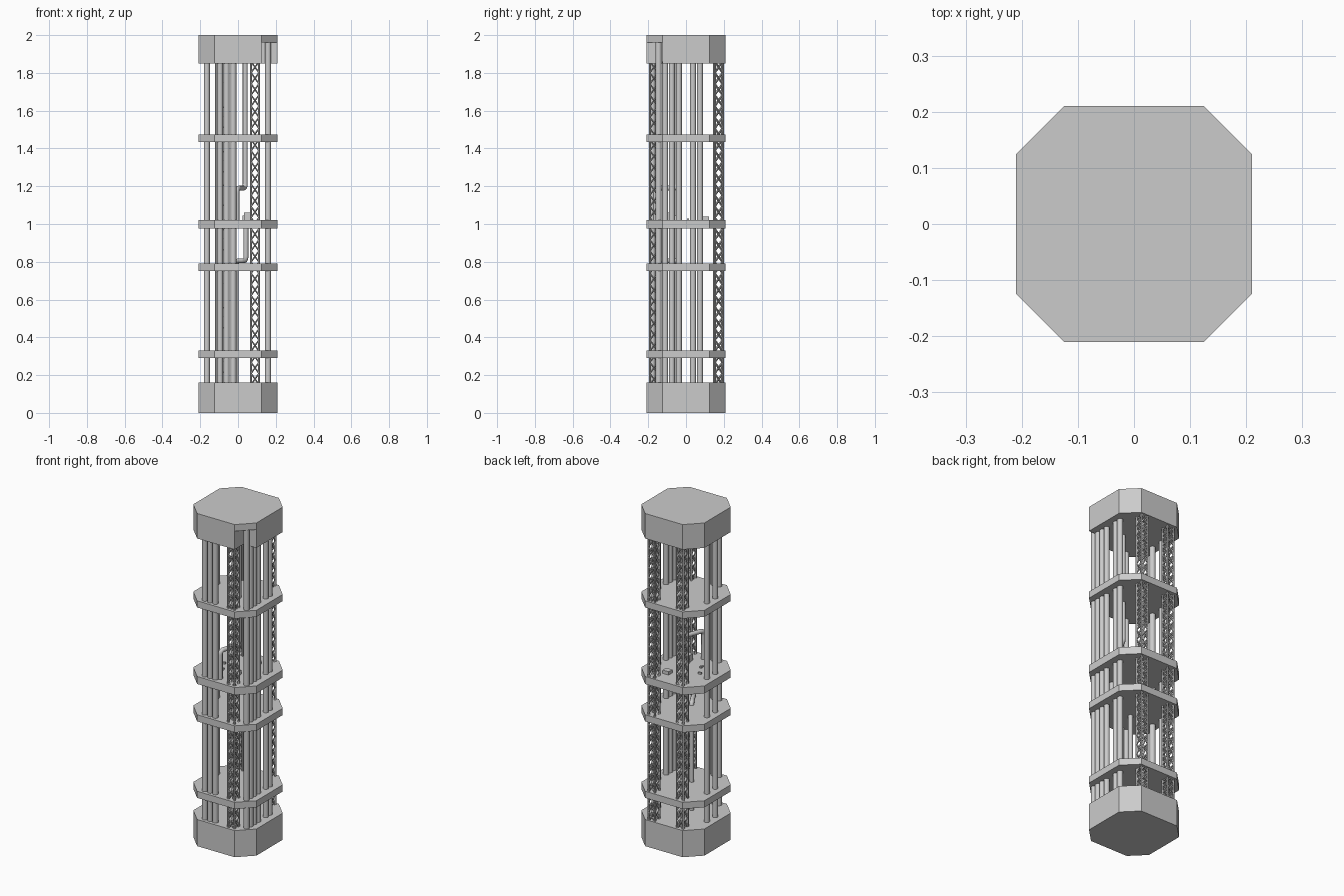
import bpy, bmesh, math
from mathutils import Vector

if "Cube" in bpy.data.objects:
    bpy.data.objects.remove(bpy.data.objects["Cube"])

H, C = 0.21, 0.125
OCT = [(C, -H), (H, -C), (H, C), (C, H), (-C, H), (-H, C), (-H, -C), (-C, -H)]


def finish(name, bm, smooth=False):
    bmesh.ops.recalc_face_normals(bm, faces=bm.faces[:])
    me = bpy.data.meshes.new(name)
    bm.to_mesh(me)
    bm.free()
    ob = bpy.data.objects.new(name, me)
    bpy.context.collection.objects.link(ob)
    if smooth:
        bpy.ops.object.select_all(action='DESELECT')
        ob.select_set(True)
        bpy.context.view_layer.objects.active = ob
        bpy.ops.object.shade_smooth_by_angle()
    return ob


def slab(name, outline, z0, z1):
    bm = bmesh.new()
    f = bm.faces.new([bm.verts.new((x, y, z0)) for x, y in outline])
    r = bmesh.ops.extrude_face_region(bm, geom=[f])
    bm.faces.new([v for v in f.verts]) if not f.is_valid else None
    for v in r['geom']:
        if isinstance(v, bmesh.types.BMVert):
            v.co.z = z1
    return finish(name, bm)


def bar(bm, a, b, r, sides=4):
    a, b = Vector(a), Vector(b)
    d = b - a
    m = d.to_track_quat('Z', 'Y').to_matrix().to_4x4()
    m.translation = (a + b) / 2
    bmesh.ops.create_cone(bm, cap_ends=True, segments=sides, radius1=r,
                          radius2=r, depth=d.length, matrix=m)


def pipe(name, x, y, r=0.016, z0=0.15, z1=1.86):
    bm = bmesh.new()
    bar(bm, (x, y, z0), (x, y, z1), r, 20)
    finish(name, bm, True)


def bent_pipe(name, pts, r=0.013, bend=0.025):
    # straight runs joined by rounded elbows
    pts = [Vector(p) for p in pts]
    path = [pts[0]]
    for p, q, s in zip(pts, pts[1:], pts[2:]):
        a, b = q + (p - q).normalized() * bend, q + (s - q).normalized() * bend
        for i in range(7):
            t = i / 6
            path.append(a * (1 - t) ** 2 + q * 2 * t * (1 - t) + b * t * t)
    path.append(pts[-1])
    cu = bpy.data.curves.new(name, 'CURVE')
    cu.dimensions = '3D'
    cu.bevel_depth, cu.bevel_resolution, cu.use_fill_caps = r, 3, True
    sp = cu.splines.new('POLY')
    sp.points.add(len(path) - 1)
    for pt, co in zip(sp.points, path):
        pt.co = (*co, 1)
    bpy.context.collection.objects.link(bpy.data.objects.new(name, cu))


def truss(name, cx, cy, w=0.021, z0=0.15, z1=1.86, n=29):
    bm = bmesh.new()
    cs = [(cx - w, cy - w), (cx + w, cy - w), (cx + w, cy + w), (cx - w, cy + w)]
    step = (z1 - z0) / n
    for i in range(4):
        p, q = cs[i], cs[(i + 1) % 4]
        bar(bm, (*p, z0), (*p, z1), 0.006, 6)
        for k in range(n):
            a, b = z0 + k * step, z0 + (k + 1) * step
            bar(bm, (*p, a), (*q, b), 0.004)
            bar(bm, (*q, a), (*p, b), 0.004)
    finish(name, bm)


def block(name, x, y, sx, sy, z1, z0=1.01):
    bm = bmesh.new()
    bmesh.ops.create_cube(bm, size=1)
    for v in bm.verts:
        v.co = (x + v.co.x * sx, y + v.co.y * sy, (z0 + z1) / 2 + v.co.z * (z1 - z0))
    finish(name, bm)


# octagonal base, floors and cap
slab("base", OCT, 0, 0.16)
for i, (a, b) in enumerate([(0.29, 0.33), (0.75, 0.79), (0.975, 1.02), (1.435, 1.475)]):
    slab(f"floor_{i + 1}", OCT, a, b)
slab("roof_cap", OCT, 1.96, 2.0)
# roof block with an open front right corner
slab("roof_block", [(C, -H), (C, -C), (H, -C)] + OCT[2:], 1.85, 1.96)

# lattice columns
truss("lattice_front_right", 0.09, -0.17)
truss("lattice_back_right", 0.09, 0.175)
truss("lattice_back_left", -0.095, 0.17)

# front, right and left pipe clusters
for i, x in enumerate((-0.095, -0.06, -0.025)):
    pipe(f"front_pipe_{i + 1}", x, -0.178)
for i, y in enumerate((-0.145, -0.11, -0.075, -0.038, 0.037, 0.074)):
    pipe(f"right_pipe_{i + 1}", 0.159, y, z1=1.965 if y < -0.125 else 1.86)
for i, y in enumerate((-0.042, 0.037)):
    pipe(f"left_pipe_{i + 1}", -0.165, y)

# bent pipes between floors
bent_pipe("bent_pipe_upper", [(0.038, -0.045, 1.86), (0.038, -0.045, 1.19),
                              (-0.005, -0.16, 1.19), (-0.005, -0.16, 1.0)])
bent_pipe("bent_pipe_lower", [(0.042, -0.135, 0.99), (0.042, -0.135, 0.805),
                              (-0.01, -0.04, 0.805), (-0.01, -0.04, 0.15)])
# small fittings on the middle floor
block("fitting_tall", 0.05, -0.095, 0.035, 0.035, 1.06)
block("fitting_mid", 0.04, -0.06, 0.03, 0.025, 1.045)
block("fitting_back", 0.05, 0.105, 0.04, 0.035, 1.04)
block("fitting_low_1", -0.1, 0.01, 0.02, 0.012, 1.03)
block("fitting_low_2", -0.06, -0.06, 0.012, 0.02, 1.03)
